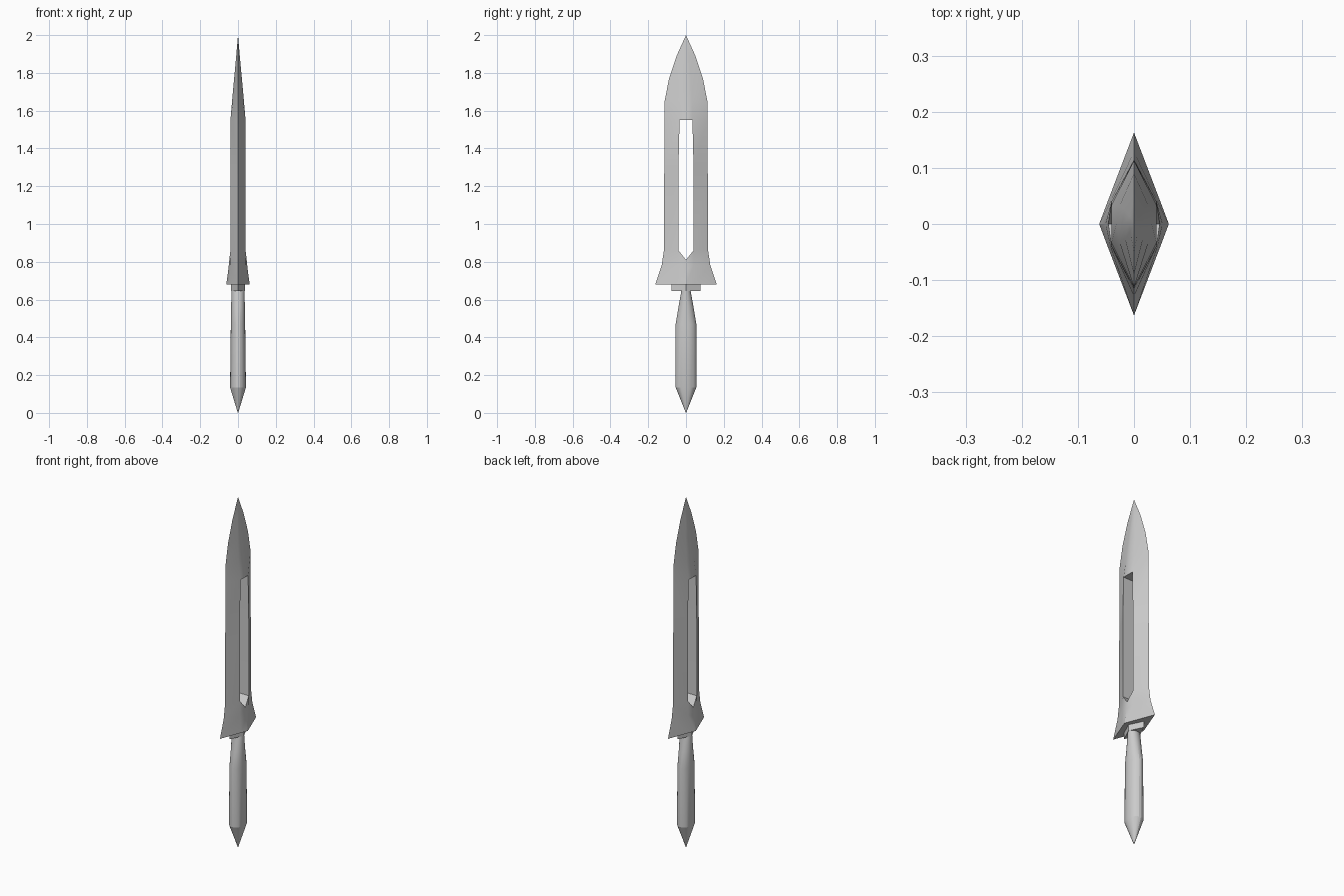
import bpy, bmesh, math

if "Cube" in bpy.data.objects:
    bpy.data.objects.remove(bpy.data.objects["Cube"])

steel = bpy.data.materials.new("grey_steel")
steel.diffuse_color = (0.6, 0.6, 0.6, 1)
steel.use_nodes = True
steel.node_tree.nodes["Principled BSDF"].inputs["Base Color"].default_value = steel.diffuse_color


def finish(bm, name, angle):
    bmesh.ops.remove_doubles(bm, verts=bm.verts, dist=1e-5)
    bmesh.ops.dissolve_degenerate(bm, edges=bm.edges, dist=1e-5)
    bmesh.ops.recalc_face_normals(bm, faces=bm.faces)
    me = bpy.data.meshes.new(name)
    bm.to_mesh(me)
    bm.free()
    me.materials.append(steel)
    ob = bpy.data.objects.new(name, me)
    bpy.context.collection.objects.link(ob)
    bpy.ops.object.select_all(action='DESELECT')
    ob.select_set(True)
    bpy.context.view_layer.objects.active = ob
    bpy.ops.object.shade_smooth_by_angle(angle=math.radians(angle))


def loft(rings, name, angle):
    """Skin a stack of closed rings and cap both ends."""
    bm = bmesh.new()
    vs = [[bm.verts.new(p) for p in r] for r in rings]
    n = len(vs[0])
    for lo, hi in zip(vs, vs[1:]):
        for i in range(n):
            bm.faces.new((lo[i], lo[(i + 1) % n], hi[(i + 1) % n], hi[i]))
    bm.faces.new(vs[0])
    bm.faces.new(vs[-1])
    finish(bm, name, angle)


# Blade with flared guard and open slot
# rows: z, edge y, slot y, x at slot edge, x at centre, z at centre
rows = [
    (0.68, 0.163, 0.040, 0.047, 0.062, 0.68),
    (0.78, 0.129, 0.040, 0.042, 0.051, 0.76),
    (0.86, 0.117, 0.040, 0.040, 0.046, 0.81),
    (1.30, 0.115, 0.040, 0.040, 0.040, 1.30),
    (1.55, 0.113, 0.034, 0.040, 0.040, 1.55),
    (1.65, 0.113, 0.032, 0.026, 0.0315, 1.65),
    (1.77, 0.090, 0.026, 0.016, 0.0205, 1.77),
    (1.89, 0.050, 0.014, 0.007, 0.0095, 1.89),
    (2.00, 0.0, 0.0, 0.0, 0.0, 2.00),
]
SLOT = (2, 3)
bm = bmesh.new()
sides = []
for s in (1, -1):
    g = []
    for z, a, h, b, c, zc in rows:
        pts = [(0, -a, z), (s * b, -h, z), (s * c, 0, zc), (s * b, h, z), (0, a, z)]
        g.append([bm.verts.new(p) for p in pts])
    sides.append(g)
    for r in range(len(rows) - 1):
        for k in range(4):
            if not (r in SLOT and k in (1, 2)):
                bm.faces.new((g[r][k], g[r][k + 1], g[r + 1][k + 1], g[r + 1][k]))
p, q = sides
# slot walls, from one side through to the other
for r in SLOT:
    for k in (1, 3):
        bm.faces.new((p[r][k], p[r + 1][k], q[r + 1][k], q[r][k]))
for r in (SLOT[0], SLOT[-1] + 1):
    for k in (1, 2):
        bm.faces.new((p[r][k], p[r][k + 1], q[r][k + 1], q[r][k]))
# underside of the guard
for k in range(4):
    bm.faces.new((p[0][k], p[0][k + 1], q[0][k + 1], q[0][k]))
finish(bm, "blade", 25)

# Diamond collar under the guard
loft([[(0.037, 0, z), (0, 0.078, z), (-0.037, 0, z), (0, -0.078, z)]
      for z in (0.645, 0.685)], "collar", 25)

# Oval grip with pointed pommel: z, half x, half y
grip = [(0.0, 0.001, 0.001), (0.135, 0.042, 0.055), (0.47, 0.038, 0.055),
        (0.56, 0.036, 0.040), (0.66, 0.035, 0.022)]
N = 24
loft([[(rx * math.cos(2 * math.pi * i / N), ry * math.sin(2 * math.pi * i / N), z)
       for i in range(N)] for z, rx, ry in grip], "grip", 18)
